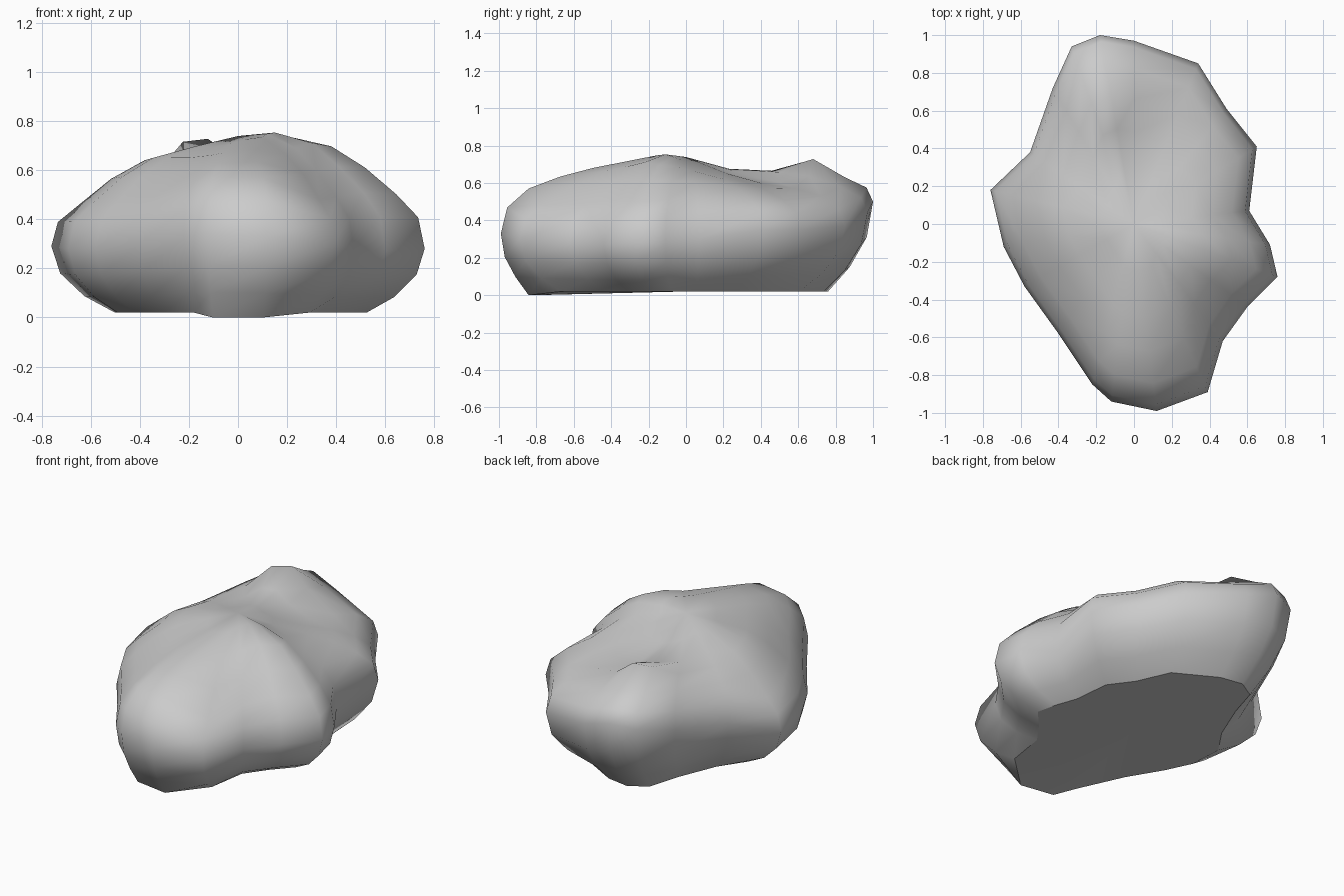
import bpy, bmesh, math

# Meridians around the boulder: widest x, y, z | base fraction | height at 85% and 50% of radius
MERIDIANS = [
    (0.12, -0.99, .33, .85, .57, .68), (0.39, -0.89, .30, .75, .48, .66),
    (0.47, -0.62, .28, .70, .49, .67), (0.60, -0.44, .27, .70, .51, .69),
    (0.76, -0.28, .28, .69, .50, .69), (0.72, -0.11, .28, .69, .51, .68),
    (0.61, 0.07, .30, .74, .53, .66), (0.65, 0.41, .35, .66, .51, .62),
    (0.49, 0.61, .35, .67, .51, .61), (0.34, 0.85, .37, .71, .53, .60),
    (0.00, 0.97, .44, .76, .58, .61), (-0.18, 1.00, .50, .76, .63, .64),
    (-0.33, 0.94, .48, .74, .63, .65), (-0.43, 0.72, .42, .70, .60, .64),
    (-0.55, 0.38, .36, .72, .56, .65), (-0.76, 0.18, .29, .66, .46, .64),
    (-0.69, -0.12, .28, .71, .47, .65), (-0.58, -0.33, .28, .72, .47, .65),
    (-0.40, -0.58, .30, .75, .49, .65), (-0.22, -0.85, .33, .82, .54, .66),
    (-0.12, -0.94, .34, .86, .57, .67),
]
# Local humps on the crown: x, y, radius, height
HUMPS = [(-0.15, 0.67, .16, .095), (0.15, -0.17, .16, .055), (-0.09, 0.0, .12, .02),
         (0.0, 0.36, .15, -.03)]
CENTRE_Z = 0.72


def humps(x, y):
    return sum(h * math.exp(-((x - a) ** 2 + (y - b) ** 2) / r ** 2) for a, b, r, h in HUMPS)


def profile(x, y, z, base, z85, z50):
    """One meridian from the base edge up to near the crown."""
    foot = 0.0 if y < -0.9 else 0.02
    pts = [(base, foot), (base + .48 * (1 - base), .30 * z), (base + .86 * (1 - base), .62 * z),
           (1, z), (.965, z + .58 * (z85 - z)), (.85, z85),
           (.68, .42 * z85 + .58 * z50), (.5, z50), (.25, (z50 + CENTRE_Z) / 2)]
    return [(x * f, y * f, h + (humps(x * f, y * f) if i > 5 else 0))
            for i, (f, h) in enumerate(pts)]


# Skin the meridians into a closed rock
bm = bmesh.new()
cols = [[bm.verts.new(p) for p in profile(*m)] for m in MERIDIANS]
top = bm.verts.new((0, 0, CENTRE_Z + humps(0, 0)))
bottom = bm.verts.new((0, 0, 0.02))
for a, b in zip(cols, cols[1:] + cols[:1]):
    for i in range(len(a) - 1):
        bm.faces.new((a[i], b[i], b[i + 1], a[i + 1]))
    bm.faces.new((a[-1], b[-1], top))
    bm.faces.new((b[0], a[0], bottom))
    bm.edges.get((a[0], b[0])).smooth = False  # crisp edge of the flat base
bmesh.ops.recalc_face_normals(bm, faces=bm.faces)
mesh = bpy.data.meshes.new("boulder")
bm.to_mesh(mesh)
bm.free()

# Smooth shading elsewhere
rock = bpy.data.objects.new("boulder", mesh)
bpy.context.collection.objects.link(rock)
bpy.context.view_layer.objects.active = rock
rock.select_set(True)
bpy.ops.object.shade_smooth_by_angle(angle=math.radians(60), keep_sharp_edges=True)
